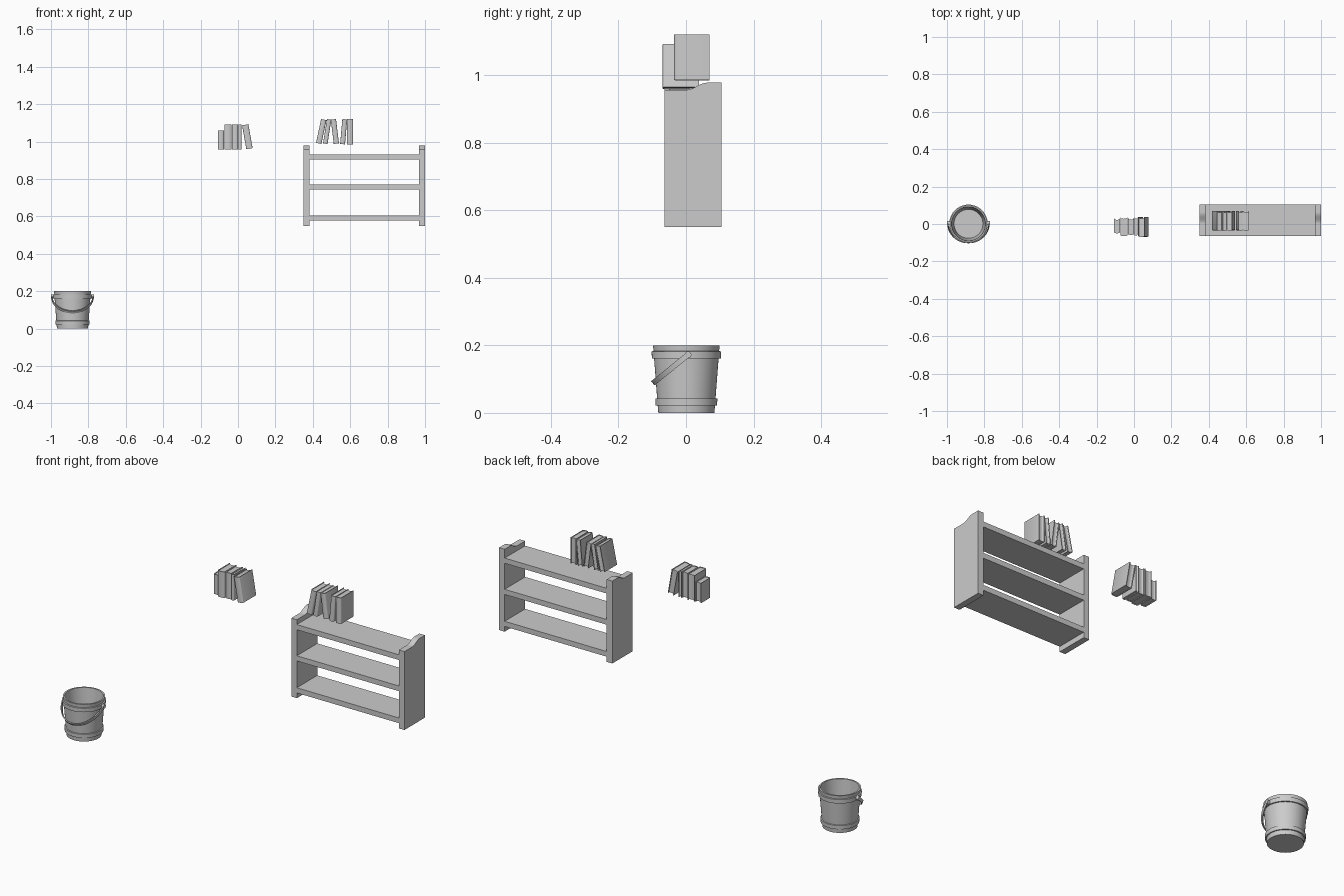
import bpy, bmesh, math
from mathutils import Vector

if "Cube" in bpy.data.objects:
    bpy.data.objects.remove(bpy.data.objects["Cube"])


def make_object(name, bm, smooth=False):
    bmesh.ops.recalc_face_normals(bm, faces=bm.faces)
    mesh = bpy.data.meshes.new(name)
    bm.to_mesh(mesh)
    bm.free()
    ob = bpy.data.objects.new(name, mesh)
    bpy.context.collection.objects.link(ob)
    if smooth:
        bpy.ops.object.select_all(action='DESELECT')
        ob.select_set(True)
        bpy.context.view_layer.objects.active = ob
        bpy.ops.object.shade_smooth_by_angle(angle=math.radians(35))
    return ob


def prism(name, pts, offset, smooth=False):
    """Extrude a closed outline of 3D points along an offset."""
    bm = bmesh.new()
    face = bm.faces.new([bm.verts.new(p) for p in pts])
    ret = bmesh.ops.extrude_face_region(bm, geom=[face])
    verts = [g for g in ret['geom'] if isinstance(g, bmesh.types.BMVert)]
    bmesh.ops.translate(bm, verts=verts, vec=offset)
    return make_object(name, bm, smooth)


def box(name, lo, hi):
    x0, y0, z0 = lo
    x1, y1, z1 = hi
    return prism(name, [(x0, y0, z0), (x1, y0, z0), (x1, y1, z0), (x0, y1, z0)], (0, 0, z1 - z0))


def lathe(name, profile, centre, n=64):
    """Spin a closed (r, z) profile; points with r = 0 become poles."""
    bm = bmesh.new()
    rings = []
    for r, z in profile:
        if r == 0:
            rings.append([bm.verts.new((0, 0, z))] * n)
        else:
            rings.append([bm.verts.new((r * math.cos(2 * math.pi * i / n),
                                        r * math.sin(2 * math.pi * i / n), z)) for i in range(n)])
    for a, b in zip(rings, rings[1:]):
        for i in range(n):
            j = (i + 1) % n
            bm.faces.new(list(dict.fromkeys([a[i], a[j], b[j], b[i]])))
    ob = make_object(name, bm, True)
    ob.location = centre
    return ob


# Shelf unit: two side panels with an S-curved top edge
S0, S1, SF, SB, T = 0.35, 1.0, -0.063, 0.105, 0.032
outline = [(SF, 0.55), (SB, 0.55), (SB, 0.978), (0.062, 0.978)]
for i in range(1, 11):
    t = i / 10
    outline.append((0.062 - 0.06 * t, 0.957 + 0.0105 * (1 + math.cos(math.pi * t))))
outline.append((SF, 0.957))
for name, x in (("shelf_side_left", S0), ("shelf_side_right", S1 - T)):
    prism(name, [(x, y, z) for y, z in outline], (T, 0, 0))

# Shelf boards
for i, z in enumerate((0.577, 0.743, 0.905)):
    box(f"shelf_board_{i + 1}", (S0 + T, SF, z), (S1 - T, SB, z + 0.027))


# Books: a cover with a rounded spine wrapped round a slightly smaller page block
def book(name, x, z, w, h, y0, y1, tilt=0):
    c, bulge, m = 0.003, 0.006, (y0 + y1) / 2

    def arc(half, y, depth):
        return [(-half * math.cos(math.pi * i / 8), y - depth * math.sin(math.pi * i / 8))
                for i in range(9)]

    hw, d = w / 2, y1 - m
    spine = -d + bulge
    outer = arc(hw, spine, bulge)
    inner = arc(hw - c, spine, bulge - c)
    cover = outer + [(hw, d), (hw - c, d)] + inner[::-1] + [(-hw + c, d), (-hw, d)]
    pages = inner + arc(hw - c, d - 0.003, 0.005)[::-1]
    for part, pts, hh, soft in (("cover", cover, h / 2, True), ("pages", pages, h / 2 - 0.003, True)):
        ob = prism(f"{name}_{part}", [(px, py, -hh) for px, py in pts], (0, 0, 2 * hh), soft)
        ob.location = (x, m, z)
        ob.rotation_euler = (0, math.radians(tilt), 0)


left_books = [  # x, z, width, height, front, back, tilt
    (-0.091, 1.008, 0.032, 0.103, -0.050, 0.030, 0),
    (-0.054, 1.025, 0.039, 0.135, -0.065, 0.036, 0),
    (-0.016, 1.025, 0.034, 0.135, -0.058, 0.032, 0),
    (0.010, 1.025, 0.017, 0.134, -0.062, 0.036, 0),
    (0.050, 1.026, 0.034, 0.130, -0.070, 0.038, -10),
]
right_books = [
    (0.445, 1.054, 0.029, 0.130, -0.036, 0.070, 12),
    (0.477, 1.054, 0.024, 0.132, -0.036, 0.070, 9),
    (0.518, 1.054, 0.028, 0.131, -0.036, 0.070, -7),
    (0.565, 1.053, 0.026, 0.134, -0.036, 0.070, 5),
    (0.599, 1.053, 0.032, 0.135, -0.036, 0.070, 0),
]
for group, rows in (("left_book", left_books), ("right_book", right_books)):
    for i, row in enumerate(rows):
        book(f"{group}_{i + 1}", *row)

# Bucket body: tapered, open, with two raised hoops and a floor
CX, CY = -0.885, 0.001
lathe("bucket_body", [
    (0, 0), (0.083, 0), (0.085, 0.022), (0.091, 0.022), (0.092, 0.042), (0.0865, 0.043),
    (0.0955, 0.161), (0.102, 0.161), (0.103, 0.182), (0.097, 0.183), (0.099, 0.2),
    (0.091, 0.2), (0.077, 0.010), (0, 0.010)], (CX, CY, 0))

# Bucket handle: flat strip swept round half an ellipse, tilted down at the front
tilt = math.radians(39)
along = Vector((0, -math.cos(tilt), -math.sin(tilt)))
normal = Vector((0, -math.sin(tilt), math.cos(tilt)))
pivot = Vector((CX, 0.006, 0.172))
bm = bmesh.new()
prev = None
N = 36
for i in range(N + 1):
    a = math.pi * i / N
    ring = []
    for off, nz in ((0, -1), (0, 1), (-0.005, 1), (-0.005, -1)):
        p = pivot + Vector(((0.113 + off) * math.cos(a), 0, 0)) \
            + along * ((0.134 + off) * math.sin(a)) + normal * (nz * 0.008)
        ring.append(bm.verts.new(p))
    if prev:
        for k in range(4):
            bm.faces.new([prev[k], prev[(k + 1) % 4], ring[(k + 1) % 4], ring[k]])
    else:
        bm.faces.new(ring)
    prev = ring
bm.faces.new(prev[::-1])
make_object("bucket_handle", bm, True)

# Handle pivots on both sides of the upper hoop
for name, s in (("handle_pivot_left", -1), ("handle_pivot_right", 1)):
    ring = [(CX + s * 0.098, pivot.y + 0.01 * math.cos(math.pi * i / 8),
             pivot.z + 0.01 * math.sin(math.pi * i / 8)) for i in range(16)]
    prism(name, ring, (s * 0.017, 0, 0), True)
